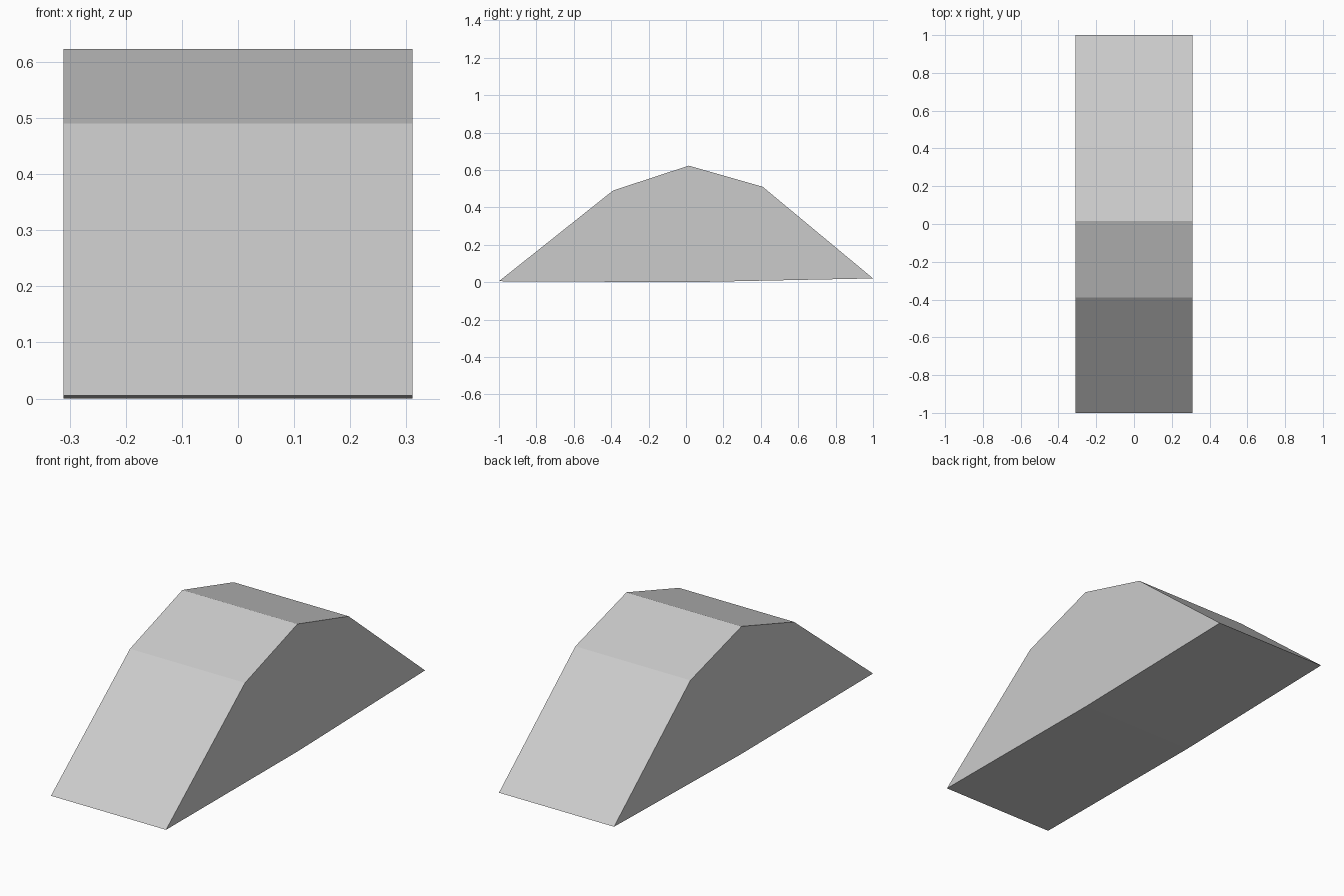
import bpy, bmesh

if "Cube" in bpy.data.objects:
    bpy.data.objects.remove(bpy.data.objects["Cube"])

HALF_WIDTH = 0.311

# Side outline of the ramp (y, z), with a slight kink in the underside
PROFILE = [(-1, 0.005), (0.02, 0), (1, 0.02),
           (0.41, 0.51), (0.015, 0.623), (-0.39, 0.49)]

# Ramp block: fill the outline and extrude it across the width
bm = bmesh.new()
side = bm.faces.new([bm.verts.new((-HALF_WIDTH, y, z)) for y, z in PROFILE])
result = bmesh.ops.extrude_face_region(bm, geom=[side], use_keep_orig=True)
moved = [v for v in result["geom"] if isinstance(v, bmesh.types.BMVert)]
bmesh.ops.translate(bm, verts=moved, vec=(2 * HALF_WIDTH, 0, 0))
bmesh.ops.recalc_face_normals(bm, faces=bm.faces)

mesh = bpy.data.meshes.new("ramp_block")
bm.to_mesh(mesh)
bm.free()
bpy.context.collection.objects.link(bpy.data.objects.new("ramp_block", mesh))
